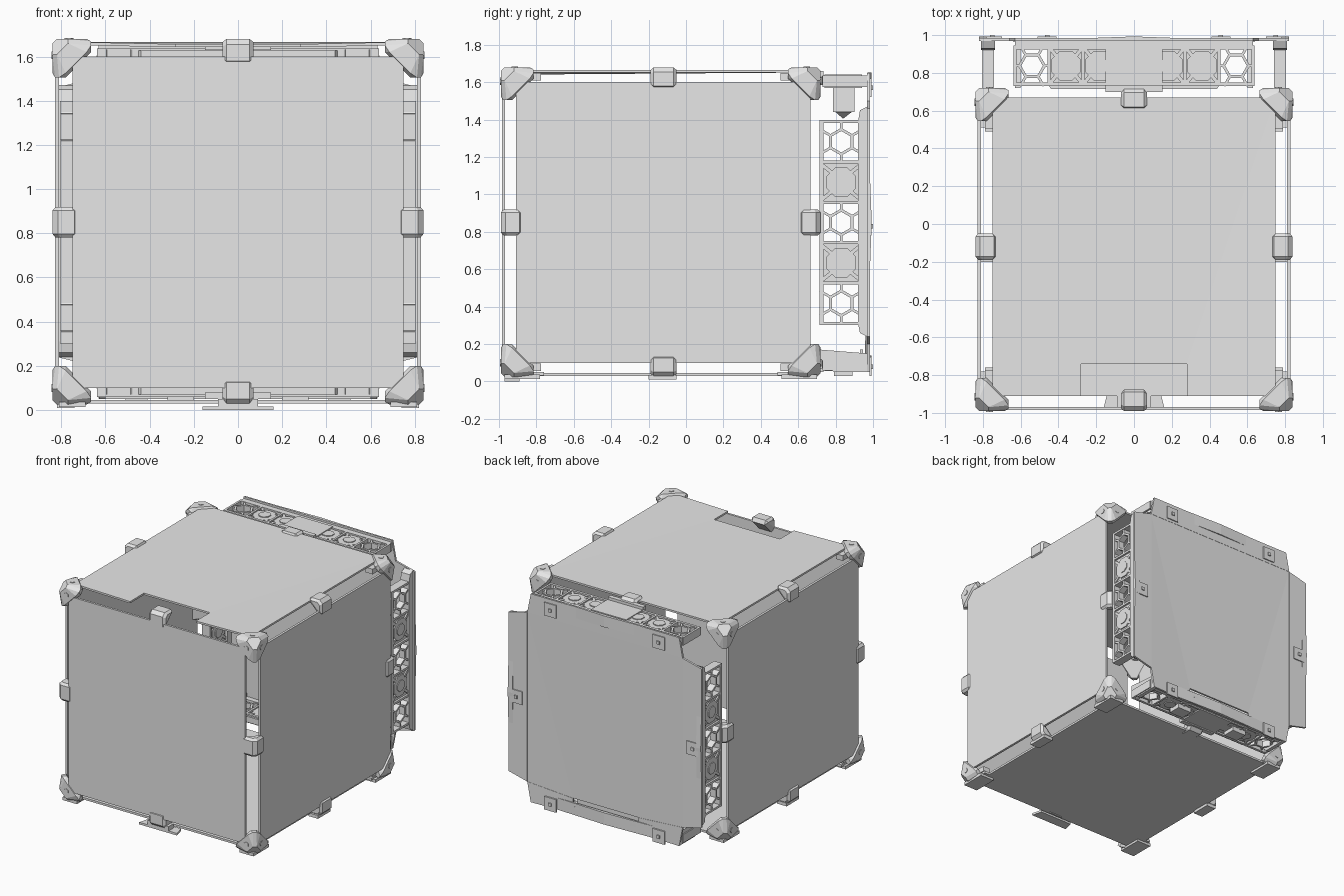
import bpy, bmesh, math
from mathutils import Vector
from itertools import product, permutations

if "Cube" in bpy.data.objects:
    bpy.data.objects.remove(bpy.data.objects["Cube"])

grey = bpy.data.materials.new("light grey")
grey.diffuse_color = (0.8, 0.8, 0.8, 1)
grey.use_nodes = True
grey.node_tree.nodes["Principled BSDF"].inputs["Base Color"].default_value = grey.diffuse_color


class Part:
    """Collects convex solids into one named object."""
    def __init__(self, name):
        self.name, self.bm = name, bmesh.new()

    def hull(self, pts):
        vs = [self.bm.verts.new(p) for p in pts]
        r = bmesh.ops.convex_hull(self.bm, input=vs)
        junk = {g for k in ("geom_interior", "geom_unused") for g in r[k]
                if isinstance(g, bmesh.types.BMVert)}
        if junk:
            bmesh.ops.delete(self.bm, geom=list(junk), context='VERTS')

    def box(self, x, y, z, m=lambda *p: p):
        self.hull([m(*p) for p in product(x, y, z)])

    def slab(self, poly, w0, w1, m):
        self.hull([m(u, v, w) for u, v in poly for w in (w0, w1)])

    def bar(self, p, q, t, w0, w1, m):
        p, q = Vector(p), Vector(q)
        d = (q - p).normalized()
        n = Vector((-d.y, d.x)) * t / 2
        self.slab([p + n, p - n, q - n, q + n], w0, w1, m)

    def done(self):
        me = bpy.data.meshes.new(self.name)
        self.bm.to_mesh(me)
        self.bm.free()
        me.materials.append(grey)
        ob = bpy.data.objects.new(self.name, me)
        bpy.context.collection.objects.link(ob)


# outer limits of the case
X, Y0, Y1, Z0, Z1 = 0.84, -0.99, 0.72, 0.025, 1.68

# flat panels
for name, b in {
    "front_panel": ((-.75, .75), (-.985, -.968), (.1, 1.6)),
    "left_panel": ((-.828, -.81), (-.91, .665), (.1, 1.6)),
    "right_panel": ((.81, .828), (-.91, .665), (.1, 1.6)),
    "bottom_panel": ((-.75, .75), (-.91, .665), (.03, .046)),
}.items():
    p = Part(name)
    p.box(*b)
    p.done()

# top panel with front notch and faint folds running to the back corners
p = Part("top_panel")
fold = lambda x, y, w: (x, y, w - (.01 if abs(x) < .5 else 0))
p.slab([(-.75, .67), (.75, .67), (.28, -.74), (-.28, -.74)], 1.652, 1.666, fold)
for s in (-1, 1):
    p.slab([(s * .75, .67), (s * .75, -.91), (s * .28, -.91), (s * .28, -.74)], 1.652, 1.666, fold)
p.done()

# back panel: cross-shaped outline, bottom notch
p = Part("back_panel")
bm_ = lambda x, z, w: (x, w - (.01 if abs(x) < .5 else 0), z)
p.slab([(-.66, 1.5), (.66, 1.5), (.28, .17), (-.28, .17)], .968, .982, bm_)
p.slab([(-.66, 1.5), (.66, 1.5), (.63, 1.65), (-.63, 1.65)], .968, .984, bm_)
for s in (-1, 1):
    p.slab([(s * .66, 1.5), (s * .66, .2), (s * .28, .17)], .968, .982, bm_)
    p.slab([(s * .66, 1.5), (s * .82, 1.46), (s * .82, .24), (s * .66, .2)], .968, .984, bm_)
    p.slab([(s * .66, .2), (s * .63, .05), (s * .28, .05), (s * .28, .17)], .968, .984, bm_)
p.box((-.26, .26), (.93, .985), (.1, .115))
p.box((-.26, .26), (.93, .945), (.05, .17))
p.done()

# tabs on the back panel
p = Part("back_tabs")
for x, z in [(s * .46, h) for s in (-1, 1) for h in (.08, 1.57)] + [(-.75, .83), (.75, .83)]:
    p.slab([(x - .05, z - .05), (x + .05, z - .05), (x + .05, z + .05), (x - .05, z + .05)],
           .98, .992, lambda u, v, w: (u, w, v))
    p.box((x - .012, x + .012), (.99, 1.0), (z - .012, z + .012))
p.done()

# corner brackets: one chamfered shape mirrored to eight corners
shape = set()
for base in [(0, .02, .07), (.0, .06, .155), (.012, .03, .175), (.06, .03, .175), (.07, .07, .1)]:
    shape |= set(permutations(base))
p = Part("corner_brackets")
feet = Part("corner_feet")
bolt = Part("bracket_bolts")
for sx, (cy, sy), (cz, sz) in product((-1, 1), ((Y0, 1), (Y1, -1)), ((Z0, 1), (Z1, -1))):
    place = lambda a, b, c: (sx * (X - a), cy + sy * b, cz + sz * c)
    p.hull([place(*q) for q in shape])
    # long toe along the side and bolt bosses
    p.box((.05, .11), (.1, .215), (.03, .07), place)
    for m in (place, lambda u, v, w: place(w, u, v), lambda u, v, w: place(v, w, u)):
        ring = [(.075 + .02 * math.cos(k * math.pi / 3), .075 + .02 * math.sin(k * math.pi / 3))
                for k in range(6)]
        bolt.slab(ring, -.004, .05, m)
    if sz == 1:
        feet.box((.03, .15), (.02, .21), (-.012, .012), place)
        feet.box((.05, .13), (.05, .23), (.006, .025), place)
p.done()
feet.done()
bolt.done()

# mid-edge clips on all twelve edges
section = [(0, .025), (.025, 0), (.1, 0), (.115, .03), (.03, .115), (0, .1)]
p = Part("edge_clips")


def clip(mid, m, half=.07):
    pts = [m(u, v, mid + s * half * .75) for u, v in section for s in (-1, 1)]
    inner = [(.015, .035), (.035, .015), (.09, .015), (.015, .09)]
    p.hull(pts + [m(u, v, mid + s * half) for u, v in inner for s in (-1, 1)])


for sx, (cy, sy) in product((-1, 1), ((Y0, 1), (Y1, -1))):
    clip(.85, lambda u, v, w: (sx * (X - u), cy + sy * v, w))
for sx, (cz, sz) in product((-1, 1), ((Z0, 1), (Z1, -1))):
    clip(-.12, lambda u, v, w: (sx * (X - u), w, cz + sz * v))
for (cy, sy), (cz, sz) in product(((Y0, 1), (Y1, -1)), ((Z0, 1), (Z1, -1))):
    clip(0, lambda u, v, w: (w, cy + sy * u, cz + sz * v))
p.done()

# foot plates under the bottom clips, mounting strip behind the back clips
p = Part("clip_plates")
p.slab([(-.16, -.97), (.16, -.97), (.14, -.89), (-.14, -.89)], 0, .016, lambda *q: q)
p.box((-.09, .09), (-.97, -.91), (.01, .05))
for s in (-1, 1):
    p.box((s * .74, s * .82), (-.2, -.05), (.01, .035))
for z in (.05, 1.63):
    p.box((-.15, .15), (.7, .735), (z, z + .03))
p.done()


# rear lattice frames: cells are open hexagon mesh ('h') or fan housings ('f')
def lattice(p, cells, start, size, v0, v1, w0, w1, m):
    cv, hv = (v0 + v1) / 2, (v1 - v0) / 2
    end = start + size * len(cells)
    for v in (v0 + .01, v1 - .01):
        p.bar((start, v), (end, v), .02, w0, w1, m)
    for i in range(len(cells) + 1):
        u = start + i * size
        p.bar((u, v0), (u, v1), .016, w0, w1, m)
    for i, kind in enumerate(cells):
        c = start + (i + .5) * size
        if kind == 'h':
            r = [(c + .066 * math.cos(k * math.pi / 3), cv + .066 * math.sin(k * math.pi / 3))
                 for k in range(6)]
            for k in range(6):
                p.bar(r[k], r[(k + 1) % 6], .015, w0 + .01, w1 - .005, m)
                d = Vector(r[k]) - Vector((c, cv))
                f = min(size / 2 / max(abs(d.x), 1e-4), hv / max(abs(d.y), 1e-4))
                p.bar(r[k], Vector((c, cv)) + d * f, .014, w0 + .01, w1 - .005, m)
        else:
            h = size / 2
            p.slab([(c - h, v0), (c + h, v0), (c + h, v1), (c - h, v1)], w0 + .015, w1 - .015, m)
            for rad, top in ((.085, .006), (.045, 0)):
                p.slab([(c + rad * math.cos((k + .5) * math.pi / 4),
                         cv + rad * math.sin((k + .5) * math.pi / 4)) for k in range(8)],
                       w0 + top, w1 - top, m)
            for a, b in product((-1, 1), (-1, 1)):
                p.bar((c + a * .05, cv + b * .05), (c + a * .09, cv + b * .1), .02, w0 + .005, w1 - .005, m)


for name, s in (("left", -1), ("right", 1)):
    p = Part(name + "_lattice_frame")
    side = lambda u, v, w: (s * w, v, u)
    lattice(p, "hfhfh", .31, .216, .715, .945, .74, .805, side)
    # rim next to the back panel, with angled ends
    p.slab([(.24, .97), (.26, .93), (.31, .92), (1.39, .92), (1.45, .93), (1.47, .97)], .735, .81, side)
    p.slab([(.25, .97), (.85, .993), (1.46, .97)], .78, .82, side)
    p.done()

for name, w0, w1 in (("top", 1.575, 1.637), ("bottom", .06, .125)):
    p = Part(name + "_lattice_frame")
    flat = lambda u, v, w: (u, v, w)
    lattice(p, "hfffffh", -.63, .18, .73, .945, w0, w1, flat)
    p.box((-.63, .63), (.93, .97), (w0, w1))
    p.slab([(-.63, .97), (.63, .97), (0, .993)], w0 - .01, w1 + .015, flat)
    p.box((-.15, .15), (.74, .94), (w0 - .005, w1 + .005))
    p.slab([(-.45, .73), (.45, .73), (.44, .715), (-.44, .715)], w0 + .01, w1 - .01, flat)
    p.done()

# angled flanges at the ends of the bottom frame
p = Part("bottom_frame_ends")
for s in (-1, 1):
    p.slab([(.72, .12), (.72, .17), (.97, .15), (.97, .05), (.79, .05)], s * .6, s * .63,
           lambda v, z, x: (x, v, z))
    p.box((s * .2, s * .32), (.79, .89), (.03, .08))
p.done()

# socket box hanging from the top frame
p = Part("hanging_socket")
p.box((-.36, -.2), (.785, .9), (1.44, 1.58))
p.hull([(-.34, .8, 1.44), (-.22, .8, 1.44), (-.22, .885, 1.44), (-.34, .885, 1.44), (-.28, .84, 1.405)])
p.done()
